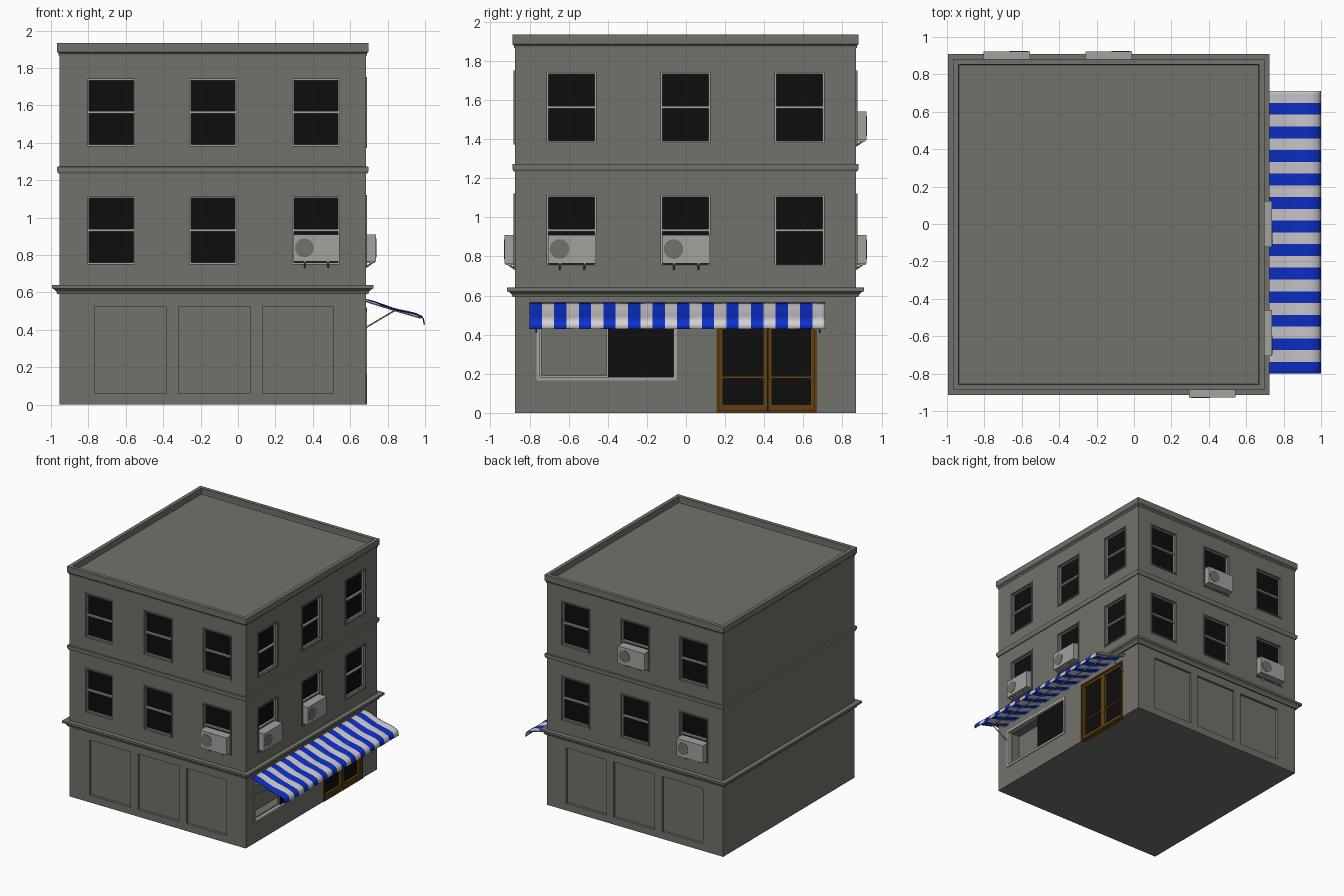
import bpy, bmesh, math
from mathutils import Vector, Matrix

if "Cube" in bpy.data.objects:
    bpy.data.objects.remove(bpy.data.objects["Cube"])


def material(name, rgb):
    m = bpy.data.materials.new(name)
    m.diffuse_color = (*rgb, 1)
    m.use_nodes = True
    m.node_tree.nodes["Principled BSDF"].inputs["Base Color"].default_value = m.diffuse_color
    return m


WALL = material("wall grey", (0.165, 0.168, 0.143))
LIGHT = material("light grey", (0.36, 0.36, 0.345))
BLACK = material("black glass", (0.004, 0.004, 0.004))
WOOD = material("brown wood", (0.115, 0.052, 0.006))
BLUE = material("awning blue", (0.004, 0.03, 0.62))
WHITE = material("awning white", (0.66, 0.64, 0.66))

# Building footprint
X0, X1, Y0, Y1, ROOF = -0.955, 0.685, -0.875, 0.87, 1.885

# Each side maps (u along wall, d outward, z) to world space
SIDES = {
    "front": lambda u, d, z: Vector((u, Y0 - d, z)),
    "right": lambda u, d, z: Vector((X1 + d, u, z)),
    "back": lambda u, d, z: Vector((-u, Y1 + d, z)),
}


def finish(bm, name, *mats):
    bmesh.ops.recalc_face_normals(bm, faces=bm.faces)
    me = bpy.data.meshes.new(name)
    bm.to_mesh(me)
    bm.free()
    for m in mats:
        me.materials.append(m)
    ob = bpy.data.objects.new(name, me)
    bpy.context.collection.objects.link(ob)
    return ob


def box(bm, side, u0, u1, d0, d1, z0, z1):
    f = SIDES[side]
    for v in bmesh.ops.create_cube(bm, size=1)["verts"]:
        v.co = f(u1 if v.co.x > 0 else u0, d1 if v.co.y > 0 else d0, z1 if v.co.z > 0 else z0)


def frame(bm, side, u0, u1, d0, d1, z0, z1, w):
    box(bm, side, u0, u0 + w, d0, d1, z0, z1)
    box(bm, side, u1 - w, u1, d0, d1, z0, z1)
    box(bm, side, u0 + w, u1 - w, d0, d1, z0, z0 + w)
    box(bm, side, u0 + w, u1 - w, d0, d1, z1 - w, z1)


def rod(bm, p, q, r, n=8):
    d = q - p
    mat = Matrix.Translation((p + q) / 2) @ d.to_track_quat("Z", "Y").to_matrix().to_4x4()
    bmesh.ops.create_cone(bm, cap_ends=True, segments=n, radius1=r, radius2=r, depth=d.length, matrix=mat)


def ledge(name, profile):
    """Sweep a closed (offset, z) profile around the footprint."""
    bm = bmesh.new()
    rings = []
    for o, z in profile:
        rings.append([bm.verts.new(c) for c in ((X0 - o, Y0 - o, z), (X1 + o, Y0 - o, z),
                                                (X1 + o, Y1 + o, z), (X0 - o, Y1 + o, z))])
    for a, b in zip(rings, rings[1:] + rings[:1]):
        for i in range(4):
            j = (i + 1) % 4
            bm.faces.new((a[i], a[j], b[j], b[i]))
    return finish(bm, name, WALL)


# Window layout: side, centre u, sill z, has air conditioner
FRONT_U, RIGHT_U = (-0.678, -0.133, 0.417), (-0.585, -0.002, 0.58)
AC = {("front", 2, 0), ("right", 0, 0), ("right", 1, 0), ("back", 0, 0), ("back", 1, 1)}
windows = []
for row, sill in enumerate((0.743, 1.373)):
    for i in range(3):
        windows.append(("front", FRONT_U[i], sill, ("front", i, row) in AC))
        windows.append(("back", -FRONT_U[i], sill, ("back", i, row) in AC))
        windows.append(("right", RIGHT_U[i], sill, ("right", i, row) in AC))
W, H = 0.135, 0.378
SHOP = (-0.765, -0.045, 0.165, 0.50)
DOOR = (0.155, 0.67, 0.0, 0.52)

# Body with recesses for windows, panels and shop front
bm = bmesh.new()
bmesh.ops.create_cube(bm, size=1)
for v in bm.verts:
    v.co = (X1 if v.co.x > 0 else X0, Y1 if v.co.y > 0 else Y0, ROOF if v.co.z > 0 else 0)
body = finish(bm, "building_body", WALL)

bm = bmesh.new()
for side, u, z, _ in windows:
    box(bm, side, u - W + 0.008, u + W - 0.008, -0.035, 0.05, z + 0.008, z + H - 0.008)
for a, b in ((-0.768, -0.385), (-0.318, 0.065), (0.132, 0.508)):
    box(bm, "front", a, b, -0.02, 0.05, 0.06, 0.525)
    box(bm, "back", -b, -a, -0.02, 0.05, 0.06, 0.525)
box(bm, "right", SHOP[0] + 0.008, SHOP[1] - 0.008, -0.12, 0.05, SHOP[2] + 0.008, SHOP[3] - 0.008)
box(bm, "right", DOOR[0] + 0.005, DOOR[1] - 0.005, -0.035, 0.05, -0.05, DOOR[3] - 0.005)
cutter = finish(bm, "wall_cutter", WALL)
mod = body.modifiers.new("recesses", "BOOLEAN")
mod.object, mod.operation, mod.solver = cutter, "DIFFERENCE", "EXACT"
bpy.context.view_layer.objects.active = body
bpy.ops.object.modifier_apply(modifier="recesses")
bpy.data.objects.remove(cutter)

# Ledges and roof parapet
ledge("shop_ledge", [(-0.01, 0.592), (0.012, 0.592), (0.016, 0.606), (0.03, 0.618), (0.04, 0.622),
                     (0.04, 0.64), (-0.01, 0.64)])
ledge("middle_ledge", [(-0.01, 1.235), (0.006, 1.235), (0.012, 1.248), (0.012, 1.272), (-0.01, 1.275)])
ledge("roof_parapet", [(-0.02, 1.865), (0.003, 1.865), (0.005, 1.878), (0.013, 1.886), (0.013, 1.935),
                       (-0.018, 1.935), (-0.018, 1.9), (-0.02, 1.87)])

# Windows
trim, sash, glass = bmesh.new(), bmesh.new(), bmesh.new()
for side, u, z, _ in windows:
    frame(trim, side, u - W, u + W, -0.03, 0.006, z, z + H, 0.01)
    frame(sash, side, u - W + 0.01, u + W - 0.01, -0.03, -0.012, z + 0.01, z + H - 0.01, 0.007)
    box(sash, side, u - W + 0.015, u + W - 0.015, -0.03, -0.008, z + 0.184, z + 0.197)
    box(glass, side, u - W + 0.01, u + W - 0.01, -0.034, -0.026, z + 0.01, z + H - 0.01)
finish(trim, "window_trim", WALL)
finish(sash, "window_sashes", LIGHT)
finish(glass, "window_glass", BLACK)

# Air conditioners with fan plate and diagonal brackets
case, fan, bracket = bmesh.new(), bmesh.new(), bmesh.new()
for side, u, z, has_ac in windows:
    if not has_ac:
        continue
    f = SIDES[side]
    box(case, side, u - 0.122, u + 0.126, -0.024, 0.052, z + 0.022, z + 0.168)
    rod(fan, f(u - 0.062, 0.05, z + 0.095), f(u - 0.062, 0.055, z + 0.095), 0.05, 24)
    for s in (-0.06, 0.065):
        rod(bracket, f(u + s, 0.042, z + 0.022), f(u + s, -0.002, z - 0.008), 0.005)
        box(bracket, side, u + s - 0.005, u + s + 0.005, 0, 0.048, z + 0.014, z + 0.022)
finish(case, "air_conditioner_cases", LIGHT)
finish(fan, "air_conditioner_fans", WALL)
finish(bracket, "air_conditioner_brackets", LIGHT)

# Shop window: left half open, right half glazed
bm = bmesh.new()
frame(bm, "right", SHOP[0], SHOP[1], -0.04, 0.006, SHOP[2], SHOP[3], 0.019)
frame(bm, "right", SHOP[0] + 0.019, -0.4, -0.035, -0.025, SHOP[2] + 0.019, SHOP[3] - 0.019, 0.006)
finish(bm, "shop_window_frame", LIGHT)
bm = bmesh.new()
box(bm, "right", -0.4, SHOP[1] - 0.015, -0.02, -0.012, SHOP[2] + 0.015, SHOP[3] - 0.015)
finish(bm, "shop_window_glass", BLACK)

# Double door
bm = bmesh.new()
mid = 0.418
frame(bm, "right", DOOR[0], DOOR[1], -0.035, 0.006, 0.0, DOOR[3], 0.012)
for a, b in ((DOOR[0] + 0.012, mid - 0.002), (mid + 0.002, DOOR[1] - 0.012)):
    frame(bm, "right", a, b, -0.03, -0.005, 0.012, DOOR[3] - 0.012, 0.021)
    box(bm, "right", a + 0.02, b - 0.02, -0.03, -0.008, 0.176, 0.188)
    box(bm, "right", a + 0.02, b - 0.02, -0.03, -0.006, 0.03, 0.042)
finish(bm, "door_frame", WOOD)
bm = bmesh.new()
box(bm, "right", DOOR[0] + 0.01, DOOR[1] - 0.01, -0.034, -0.026, 0.005, DOOR[3] - 0.01)
finish(bm, "door_glass", BLACK)

# Striped cloth awning with gentle ripples
PROFILE = [(0.682, 0.566), (0.73, 0.553), (0.78, 0.534), (0.84, 0.513), (0.9, 0.5), (0.95, 0.488),
           (0.984, 0.473), (0.994, 0.458), (0.999, 0.43)]
STRIPES, SUB, A0, A1 = 24, 4, -0.80, 0.71
bm = bmesh.new()
rows = []
for k in range(STRIPES * SUB + 1):
    y = A0 + (A1 - A0) * k / (STRIPES * SUB)
    row = []
    for i, (x, z) in enumerate(PROFILE):
        wave = 0.003 * math.sin(y * 31 + i) * math.sin(math.pi * min(i, 7) / 8)
        row.append(bm.verts.new((x, y, z + wave)))
    rows.append(row)
for k, (a, b) in enumerate(zip(rows, rows[1:])):
    for i in range(len(PROFILE) - 1):
        face = bm.faces.new((a[i], a[i + 1], b[i + 1], b[i]))
        face.material_index = (k // SUB) % 2
        face.smooth = True
awning = finish(bm, "awning_cloth", BLUE, WHITE)
if awning.data.polygons[0].normal.z < 0:
    awning.data.flip_normals()
solid = awning.modifiers.new("thickness", "SOLIDIFY")
solid.thickness, solid.offset = 0.006, -1

# Awning support arms and bars
bm = bmesh.new()
for y in (-0.765, 0.685):
    rod(bm, Vector((0.683, y, 0.412)), Vector((0.84, y, 0.505)), 0.004)
    rod(bm, Vector((0.683, y, 0.553)), Vector((0.84, y, 0.503)), 0.004)
    rod(bm, Vector((0.84, y, 0.503)), Vector((0.98, y, 0.463)), 0.004)
rod(bm, Vector((0.84, -0.765, 0.502)), Vector((0.84, 0.685, 0.502)), 0.004)
finish(bm, "awning_supports", LIGHT)
